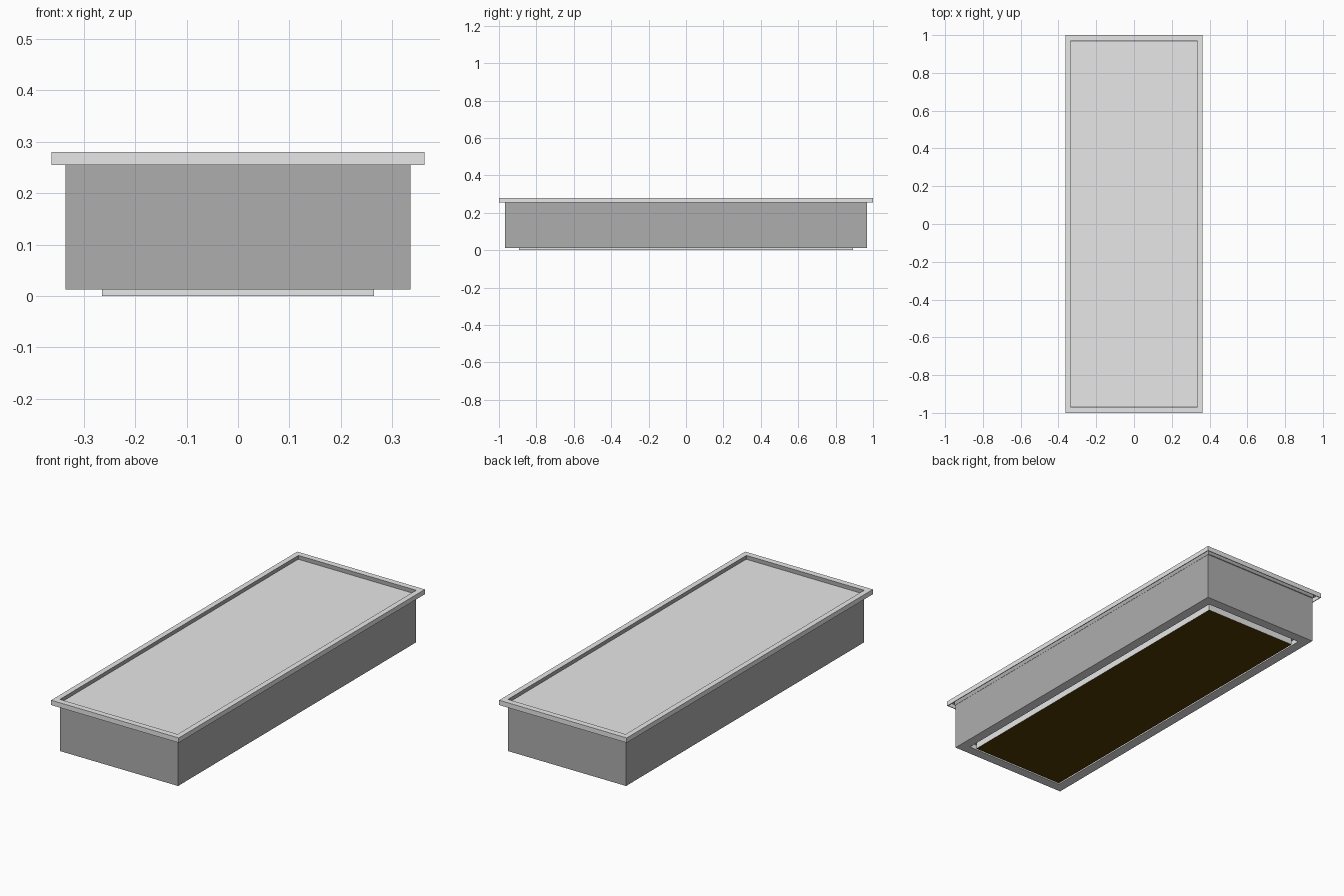
import bpy
import bmesh

cube = bpy.data.objects.get("Cube")
if cube:
    bpy.data.objects.remove(cube, do_unlink=True)


def material(name, rgb):
    mat = bpy.data.materials.new(name)
    mat.use_nodes = True
    mat.diffuse_color = (*rgb, 1)
    mat.node_tree.nodes["Principled BSDF"].inputs["Base Color"].default_value = (*rgb, 1)
    return mat


light = material("light grey", (0.8, 0.8, 0.8))
grey = material("mid grey", (0.42, 0.42, 0.42))
brown = material("dark brown", (0.08, 0.043, 0.001))

HALF_X, HALF_Y = 0.363, 1.0  # outer half size of the rim


def loft(name, profile, mats, closed, paint):
    """Sweep (inset x, inset y, z) points round a rectangle; paint picks each face's slot."""
    bm = bmesh.new()
    rings = []
    for ix, iy, z in profile:
        x, y = HALF_X - ix, HALF_Y - iy
        rings.append([bm.verts.new((sx * x, sy * y, z))
                      for sx, sy in ((-1, -1), (1, -1), (1, 1), (-1, 1))])
    pairs = list(zip(rings, rings[1:]))
    if closed:
        pairs.append((rings[-1], rings[0]))
    else:
        bm.faces.new(rings[0])
        bm.faces.new(rings[-1])
    for a, b in pairs:
        for i in range(4):
            j = (i + 1) % 4
            bm.faces.new((a[i], a[j], b[j], b[i]))
    bmesh.ops.recalc_face_normals(bm, faces=bm.faces)
    bm.normal_update()
    for f in bm.faces:
        f.material_index = int(paint(f))
    mesh = bpy.data.meshes.new(name)
    bm.to_mesh(mesh)
    bm.free()
    for mat in mats:
        mesh.materials.append(mat)
    obj = bpy.data.objects.new(name, mesh)
    bpy.context.collection.objects.link(obj)


def upright(f):
    return abs(f.normal.z) < 0.5


def outer_side(f):
    c, n = f.calc_center_median(), f.normal
    return upright(f) and n.x * c.x + n.y * c.y > 0


def inner_wall(f):
    c = f.calc_center_median()
    return upright(f) and abs(c.x) < HALF_X - 0.01 and abs(c.y) < HALF_Y - 0.01


# Housing: grey sides, pale top panel and pale underside with a recess
housing = [(0.077, 0.083, 0.038), (0.077, 0.083, 0.013),
           (0.027, 0.033, 0.013), (0.027, 0.033, 0.261)]
loft("housing", housing, [light, grey], False, outer_side)

# Overhanging rim: pale top and thin skirt, grey wall round the panel
skirt, wall, drop, low = 0.004, 0.026, 0.276, 0.255
rim = [(0, 0, low), (0, 0, 0.28), (0.028, 0.031, 0.28), (0.028, 0.031, low),
       (wall, wall, low), (wall, wall, drop), (skirt, skirt, drop), (skirt, skirt, low)]
loft("rim", rim, [light, grey], True, inner_wall)

# Plate standing out of the recess, with a dark underside
plate = [(0.098, 0.108, 0), (0.098, 0.108, 0.038)]
loft("bottom_plate", plate, [light, brown], False, lambda f: f.normal.z < -0.5)
